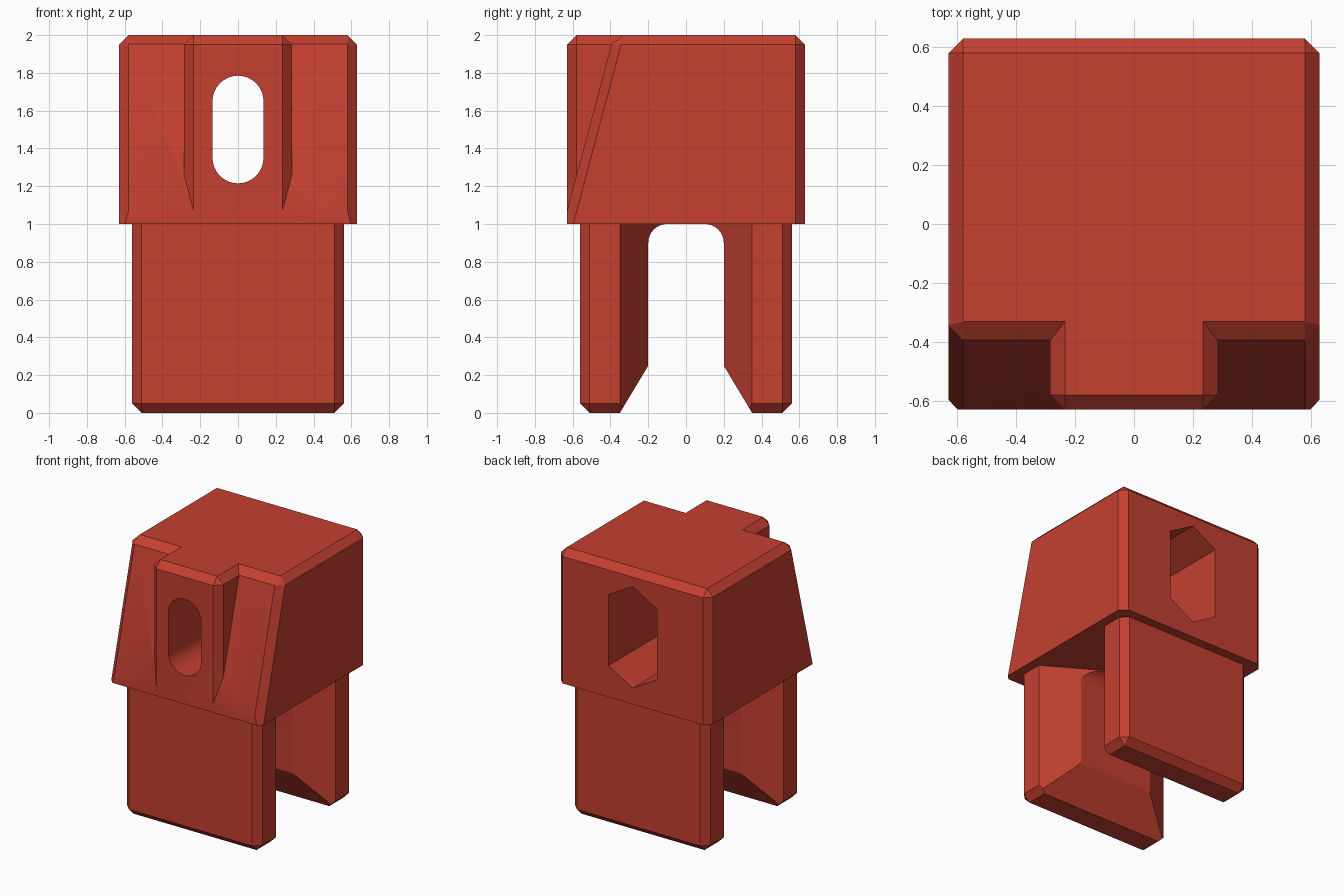
import bpy, bmesh, math
from mathutils import Vector

if "Cube" in bpy.data.objects:
    bpy.data.objects.remove(bpy.data.objects["Cube"])

BEVEL = 0.05
red = bpy.data.materials.new("brick_red")
red.diffuse_color = (0.55, 0.05, 0.03, 1)
red.use_nodes = True
red.node_tree.nodes["Principled BSDF"].inputs["Base Color"].default_value = red.diffuse_color


def prism(name, points, axis, lo, hi, keep=None):
    """Extrude a closed outline along an axis; chamfer the edges picked by keep(a, b)."""
    place = {"x": lambda p, d: (d, p[0], p[1]),   # outline in y, z
             "y": lambda p, d: (p[0], d, p[1]),   # outline in x, z
             "z": lambda p, d: (p[0], p[1], d)}[axis]
    bm = bmesh.new()
    low = [bm.verts.new(place(p, lo)) for p in points]
    top = [bm.verts.new(place(p, hi)) for p in points]
    bm.faces.new(low)
    bm.faces.new(top)
    n = len(points)
    for i in range(n):
        j = (i + 1) % n
        bm.faces.new((low[i], low[j], top[j], top[i]))
    bmesh.ops.recalc_face_normals(bm, faces=bm.faces)
    if keep:
        edges = [e for e in bm.edges if keep(e.verts[0].co, e.verts[1].co)]
        bmesh.ops.bevel(bm, geom=edges, offset=BEVEL, offset_type='OFFSET',
                        segments=1, profile=0.5, affect='EDGES')
        bmesh.ops.recalc_face_normals(bm, faces=bm.faces)
    mesh = bpy.data.meshes.new(name)
    bm.to_mesh(mesh)
    bm.free()
    mesh.materials.append(red)
    obj = bpy.data.objects.new(name, mesh)
    bpy.context.collection.objects.link(obj)
    return obj


def rect(a0, a1, b0, b1):
    return [(a0, b0), (a1, b0), (a1, b1), (a0, b1)]


def combine(obj, other, operation):
    """Apply a boolean and remove the helper."""
    mod = obj.modifiers.new("combine", 'BOOLEAN')
    mod.operation = operation
    mod.solver = 'EXACT'
    mod.object = other
    bpy.context.view_layer.update()
    deps = bpy.context.evaluated_depsgraph_get()
    mesh = bpy.data.meshes.new_from_object(obj.evaluated_get(deps))
    obj.modifiers.clear()
    obj.data = mesh
    bpy.data.objects.remove(other)


def finish(obj):
    bpy.ops.object.select_all(action='DESELECT')
    obj.select_set(True)
    bpy.context.view_layer.objects.active = obj
    bpy.ops.object.shade_smooth_by_angle(angle=math.radians(25))


# Head: wedge with a leaning front, chamfered everywhere but its base
def slope_y(z):
    return -0.63 + (z - 1.07) * 0.267


wedge = [(slope_y(0.8), 0.8), (0.63, 0.8), (0.63, 2), (slope_y(2), 2)]
head = prism("head", wedge, "x", -0.63, 0.63, lambda a, b: max(a.z, b.z) > 1.9)
combine(head, prism("head_limit", rect(-1, 1, -0.63, 1), "z", 1, 3), 'INTERSECT')

# Upright rib in the middle of the front
rib = prism("rib", rect(-0.285, 0.285, -0.63, 0.2), "z", 1, 2,
            lambda a, b: max(a.z, b.z) > 1.9 and min(a.y, b.y) < 0)
combine(head, rib, 'UNION')

# Rounded bolt slot through the front, opening into a six-sided pocket at the back
slot = []
for i in range(34):
    upper = i < 17
    t = math.pi * (i if upper else i - 1) / 16
    slot.append((0.135 * math.cos(t), (1.65 if upper else 1.35) + 0.135 * math.sin(t)))
combine(head, prism("slot_cutter", slot, "y", -1, 1), 'DIFFERENCE')
pocket = [(0.2, 1.235), (0.2, 1.765), (0, 1.88), (-0.2, 1.765), (-0.2, 1.235), (0, 1.12)]
combine(head, prism("pocket_cutter", pocket, "y", -0.13, 1), 'DIFFERENCE')
finish(head)

# Legs: chamfered block trimmed by a plan outline and a side profile
for name, s in (("front_leg", -1), ("back_leg", 1)):
    leg = prism(name, rect(-0.56, 0.56, -0.56, 0.56), "z", 0, 1,
                lambda a, b: min(a.z, b.z) < 0.1)
    plan = [(0.143, 0.1), (0.893, 0.55), (0.893, 0.9),
            (-0.893, 0.9), (-0.893, 0.55), (-0.143, 0.1)]
    combine(leg, prism("plan_trim", [(x, s * y) for x, y in plan], "z", -1, 2), 'INTERSECT')
    side = [(0.9, -0.25), (0.5, -0.25), (0.2, 0.25)]
    for i in range(9):
        t = math.pi / 2 * i / 8
        side.append((0.1 + 0.1 * math.cos(t), 0.9 + 0.1 * math.sin(t)))
    side += [(0.1, 1.2), (0.9, 1.2)]
    combine(leg, prism("side_trim", [(s * y, z) for y, z in side], "x", -1, 1), 'INTERSECT')
    finish(leg)
